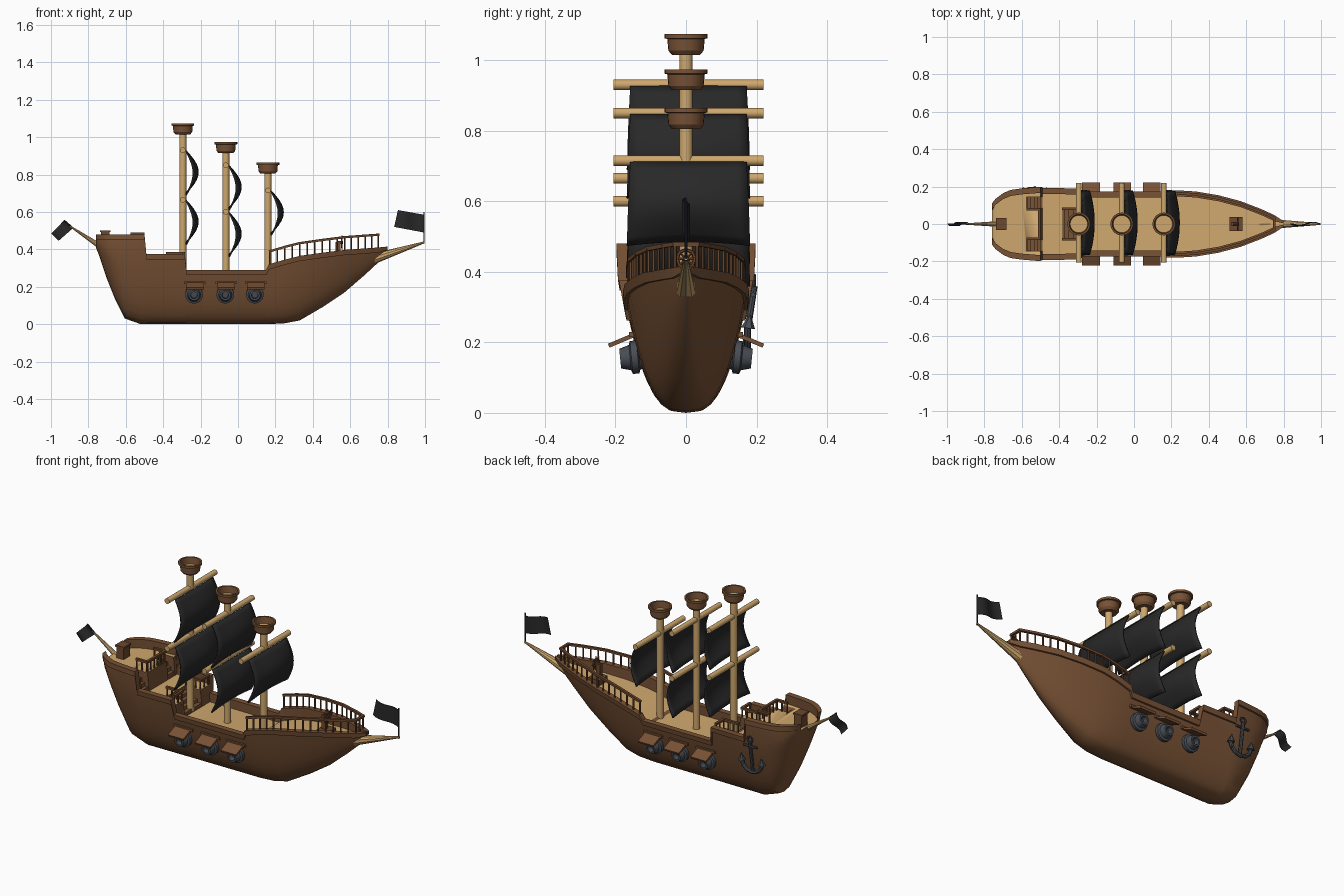
import bpy, bmesh, math
from mathutils import Vector, Matrix

if "Cube" in bpy.data.objects:
    bpy.data.objects.remove(bpy.data.objects["Cube"])


def material(name, rgb):
    m = bpy.data.materials.new(name)
    m.diffuse_color = (*rgb, 1)
    m.use_nodes = True
    m.node_tree.nodes["Principled BSDF"].inputs["Base Color"].default_value = m.diffuse_color
    return m


HULL = material("hull_brown", (0.19, 0.085, 0.036))
TRIM = material("trim_brown", (0.15, 0.064, 0.027))
TAN = material("light_wood", (0.62, 0.39, 0.155))
BLACK = material("black_cloth", (0.021, 0.021, 0.022))
IRON = material("iron_grey", (0.065, 0.075, 0.09))


def part(name, bm, *mats, angle=0.6):
    bmesh.ops.recalc_face_normals(bm, faces=bm.faces)
    me = bpy.data.meshes.new(name)
    bm.to_mesh(me)
    bm.free()
    for m in mats:
        me.materials.append(m)
    me.shade_smooth()
    me.set_sharp_from_angle(angle=angle)
    ob = bpy.data.objects.new(name, me)
    bpy.context.collection.objects.link(ob)
    return ob


def bar(bm, p, q, r1, r2=None, n=12):
    p, q = Vector(p), Vector(q)
    d = q - p
    mat = Matrix.Translation((p + q) / 2) @ d.to_track_quat('Z', 'Y').to_matrix().to_4x4()
    bmesh.ops.create_cone(bm, cap_ends=True, segments=n, radius1=r1,
                          radius2=r1 if r2 is None else r2, depth=d.length, matrix=mat)


def box(bm, c, s, rot=None):
    mat = Matrix.Translation(c) @ (rot or Matrix()) @ Matrix.Diagonal((*s, 1))
    bmesh.ops.create_cube(bm, size=1, matrix=mat)


def lathe(bm, prof, origin, axis=(0, 0, 1), n=24):
    mat = Matrix.Translation(origin) @ Vector(axis).to_track_quat('Z', 'Y').to_matrix().to_4x4()
    vs = [bm.verts.new(mat @ Vector((r, 0, z))) for r, z in prof]
    es = [bm.edges.new(e) for e in zip(vs, vs[1:])]
    bmesh.ops.spin(bm, geom=vs + es, cent=origin, axis=mat.to_3x3() @ Vector((0, 0, 1)),
                   angle=2 * math.pi, steps=n, use_merge=True)
    bmesh.ops.remove_doubles(bm, verts=bm.verts, dist=1e-5)


# Hull stations: x, keel height, half width, rim height, deck height
ST = [(-.76, .41, .10, .48, .44), (-.74, .36, .125, .48, .43), (-.70, .24, .155, .48, .43),
      (-.66, .14, .172, .48, .43), (-.605, .03, .18, .48, .43), (-.52, 0, .187, .48, .43),
      (-.50, 0, .187, .48, .43), (-.49, 0, .187, .375, .33), (-.285, 0, .184, .375, .33),
      (-.275, 0, .184, .29, .24), (.15, 0, .183, .29, .24), (.165, 0, .183, .32, .25),
      (.25, .005, .178, .345, .28), (.33, .02, .17, .365, .30), (.45, .09, .148, .382, .325),
      (.57, .17, .113, .397, .345), (.68, .265, .07, .405, .365), (.75, .33, .038, .41, .385),
      (.80, .385, .008, .415, .40)]


def station(x):
    for a, b in zip(ST, ST[1:]):
        if x <= b[0]:
            f = (x - a[0]) / (b[0] - a[0])
            return [u + (v - u) * f for u, v in zip(a, b)]
    return ST[-1]


def width(x, z):
    _, b, w, _, _ = station(x)
    t = max(0, min(1, (z - b) / (max(.40, b + .06) - b)))
    return w * t ** (.35 + .25 * max(0, x - .25) / .55)


def section(s):
    x, b, w, t, d = s
    lip = t - min(.028, (t - b) * .6)
    side = [(0, b)]
    for f in (.02, .06, .13, .25, .4, .6, .8, 1):
        z = b + (lip - b) * f
        side.append((width(x, z), z))
    wt = width(x, t)
    out = wt + .01
    inner = max(.003, min(wt - .02, width(x, d) - .008))
    side += [(width(x, lip) + .01, lip), (out, t), (max(.003, wt - .022), t), (inner, d)]
    loop = [(y, z) for y, z in side] + [(-y, z) for y, z in side[:0:-1]]
    return [Vector((x, y, z)) for y, z in loop]


# Hull with rim, bulwark and decks in one loft
bm = bmesh.new()
rings = [[bm.verts.new(p) for p in section(s)] for s in ST]
n = len(rings[0])
deck_edge = n // 2
for a, b in zip(rings, rings[1:]):
    for i in range(n):
        j = (i + 1) % n
        f = bm.faces.new((a[i], a[j], b[j], b[i]))
        if i == deck_edge and abs(b[0].co.x - a[0].co.x) > .016:
            f.material_index = 1
bm.faces.new(rings[0])
bm.faces.new(rings[-1])
hull = part("hull", bm, HULL, TAN)

# Stair wells cut into the raised decks
bm = bmesh.new()
box(bm, (-.32, 0, .30), (.12, .15, .115))
for s in (-1, 1):
    box(bm, (-.53, s * .115, .395), (.09, .06, .125))
cutter = part("stair_cutter", bm, HULL)
cutter.hide_render = True
mod = hull.modifiers.new("stairs", 'BOOLEAN')
mod.operation, mod.object, mod.solver = 'DIFFERENCE', cutter, 'EXACT'
bpy.context.view_layer.objects.active = hull
bpy.ops.object.modifier_apply(modifier="stairs")
bpy.data.objects.remove(cutter)

# Stair treads
bm = bmesh.new()
for i in range(4):
    h = .018 * (i + 1)
    box(bm, (-.29 - .023 * i, 0, .24 + h / 2), (.023, .148, h))
    for s in (-1, 1):
        box(bm, (-.506 - .018 * i, s * .115, .33 + h * .6), (.018, .058, h * 1.2))
part("stairs", bm, HULL)

# Deck railings around the stairs
bm = bmesh.new()


def fence(pts, h, step=.03):
    for p, q in zip(pts, pts[1:]):
        p, q = Vector(p), Vector(q)
        up = Vector((0, 0, h))
        rot = (q - p).to_track_quat('X', 'Z').to_matrix().to_4x4()
        box(bm, (p + q) / 2 + up, ((q - p).length + .01, .014, .012), rot)
        k = max(1, round((q - p).length / step))
        for i in range(k + 1):
            c = p.lerp(q, i / k)
            bar(bm, c - Vector((0, 0, .005)), c + up, .0045, n=6)


fence([(-.507, -.075, .43), (-.507, .075, .43)], .055)
for s in (-1, 1):
    fence([(-.57, s * .078, .43), (-.507, s * .078, .43)], .055)
    fence([(-.38, s * .082, .33), (-.29, s * .082, .33)], .05)
    fence([(-.29, s * .082, .33), (-.29, s * .15, .33)], .05)
part("deck_railings", bm, TRIM)

# Bow railing following the rim
bm = bmesh.new()
for s in (-1, 1):
    pts = []
    for x in (.17, .25, .33, .45, .57, .68, .75):
        z = station(x)[3]
        pts.append((x, s * max(.012, width(x, z) - .006), z))
    fence(pts, .068, .045)
fence([(.75, -.03, .41), (.75, .03, .41)], .068)
part("bow_railing", bm, TRIM)

# Masts, yards, sails and lookouts
masts = {-.295: (1.075, .33, (.93, .665)), -.065: (.975, .24, (.85, .60)), .16: (.865, .24, (.715,))}
wood, cloth, nest, floor = (bmesh.new() for _ in range(4))
for mx, (top, foot, yards) in masts.items():
    bar(wood, (mx, 0, .22), (mx, 0, top - .05), .019, n=16)
    lathe(nest, [(0, 0), (.04, 0), (.05, .012), (.053, .045), (.061, .047), (.061, .059),
                 (.051, .059), (.046, .02), (0, .02)], Vector((mx, 0, top - .06)))
    bar(floor, (mx, 0, top - .041), (mx, 0, top - .037), .0465, n=24)
    for yz in yards:
        bar(wood, (mx, -.205, yz), (mx, .22, yz), .015, n=14)
        grid = []
        for i in range(11):
            v = i / 10
            row = []
            for j in range(13):
                u = j / 6 - 1
                bulge = math.sin(math.pi * v) * (.038 + .025 * (1 - u * u))
                half = .165 + .01 * v
                z = yz - .005 - .235 * v + .012 * v * (1 - u * u)
                row.append(cloth.verts.new((mx + .018 + bulge, .007 + u * half, z)))
            grid.append(row)
        for a, b in zip(grid, grid[1:]):
            for j in range(12):
                cloth.faces.new((a[j], a[j + 1], b[j + 1], b[j]))
part("masts_and_yards", wood, TAN)
part("lookouts", nest, HULL)
part("lookout_floors", floor, TAN)
sails = part("sails", cloth, BLACK)
sol = sails.modifiers.new("thickness", 'SOLIDIFY')
sol.thickness, sol.offset = .008, 0

# Bowsprit and stern pole
bm = bmesh.new()
bar(bm, (.68, 0, .335), (.997, 0, .438), .032, .005, 10)
bar(bm, (-.72, 0, .405), (-.90, 0, .525), .016, .004, 10)
part("bowsprit_and_stern_pole", bm, TAN)

# Flags with a gentle wave
bm = bmesh.new()
bar(bm, (.994, 0, .43), (.994, 0, .60), .004, n=6)
bar(bm, (-.875, 0, .508), (-.93, 0, .555), .004, n=6)
for c in ([(.995, .585), (.995, .49), (.835, .52), (.855, .61)],
          [(-.93, .555), (-.88, .515), (-.96, .445), (-.998, .485)]):
    a, b, c2, d = (Vector((x, 0, z)) for x, z in c)
    prev = None
    for i in range(9):
        t = i / 8
        off = Vector((0, .01 * math.sin(t * 6.28), 0))
        cur = [bm.verts.new(p + off + Vector((0, e, 0)))
               for p in (a.lerp(d, t), b.lerp(c2, t)) for e in (-.002, .002)]
        if prev:
            for i0, i1 in ((0, 1), (1, 3), (3, 2), (2, 0)):
                bm.faces.new((prev[i0], prev[i1], cur[i1], cur[i0]))
        prev = cur
part("flags", bm, BLACK)

# Cannons and raised port lids on both sides
guns, lids = bmesh.new(), bmesh.new()
for x in (-.235, -.068, .09):
    for s in (-1, 1):
        lathe(guns, [(0, 0), (.036, 0), (.036, .028), (.047, .032), (.047, .05), (.036, .054),
                     (.028, .082), (.018, .082), (.016, .055), (0, .055)],
              Vector((x, s * .105, .162)), (0, s, -.1), 20)
        box(lids, (x + .005, s * .18, .207), (.095, .085, .012), Matrix.Rotation(-s * .4, 4, 'X'))
        box(lids, (x + .005, s * .15, .222), (.115, .022, .014))
part("cannons", guns, IRON)
part("port_lids", lids, HULL)

# Anchor on the far side near the stern
bm = bmesh.new()
ax, ay = -.53, .19
bar(bm, (ax, ay - .022, .19), (ax, ay + .004, .36), .009, n=8)
bar(bm, (ax - .04, ay, .335), (ax + .04, ay, .335), .007, n=8)
ring = [(ax + .016 * math.cos(i * .785), ay + .004, .374 + .016 * math.sin(i * .785)) for i in range(9)]
arc = [(ax + .065 * math.sin(a), ay - .016, .25 - .065 * math.cos(a))
       for a in (-1.5, -1.0, -.5, 0, .5, 1.0, 1.5)]
for path, r in ((ring, .005), (arc, .010)):
    for p, q in zip(path, path[1:]):
        bar(bm, p, q, r, n=8)
for s in (-1, 1):
    bar(bm, (ax + s * .062, ay - .014, .24), (ax + s * .062, ay - .008, .28), .02, .001, 6)
part("anchor", bm, IRON)

# Steering wheel on its stand near the bow
bm = bmesh.new()
box(bm, (.545, 0, .35), (.07, .075, .03))
box(bm, (.535, 0, .39), (.025, .022, .10))
for i in range(8):
    a, b = i * math.pi / 4, (i + 1) * math.pi / 4
    pt = lambda r, t: (.555, r * math.cos(t), .437 + r * math.sin(t))
    bar(bm, pt(.026, a), pt(.026, b), .005, n=6)
    bar(bm, pt(0, a), pt(.038, a), .003, n=6)
bar(bm, (.53, 0, .437), (.562, 0, .437), .008, n=8)
part("steering_wheel", bm, TRIM)

# Chest at the stern
bm = bmesh.new()
box(bm, (-.71, 0, .46), (.045, .055, .07))
box(bm, (-.71, 0, .497), (.055, .062, .01))
part("stern_chest", bm, TRIM)
